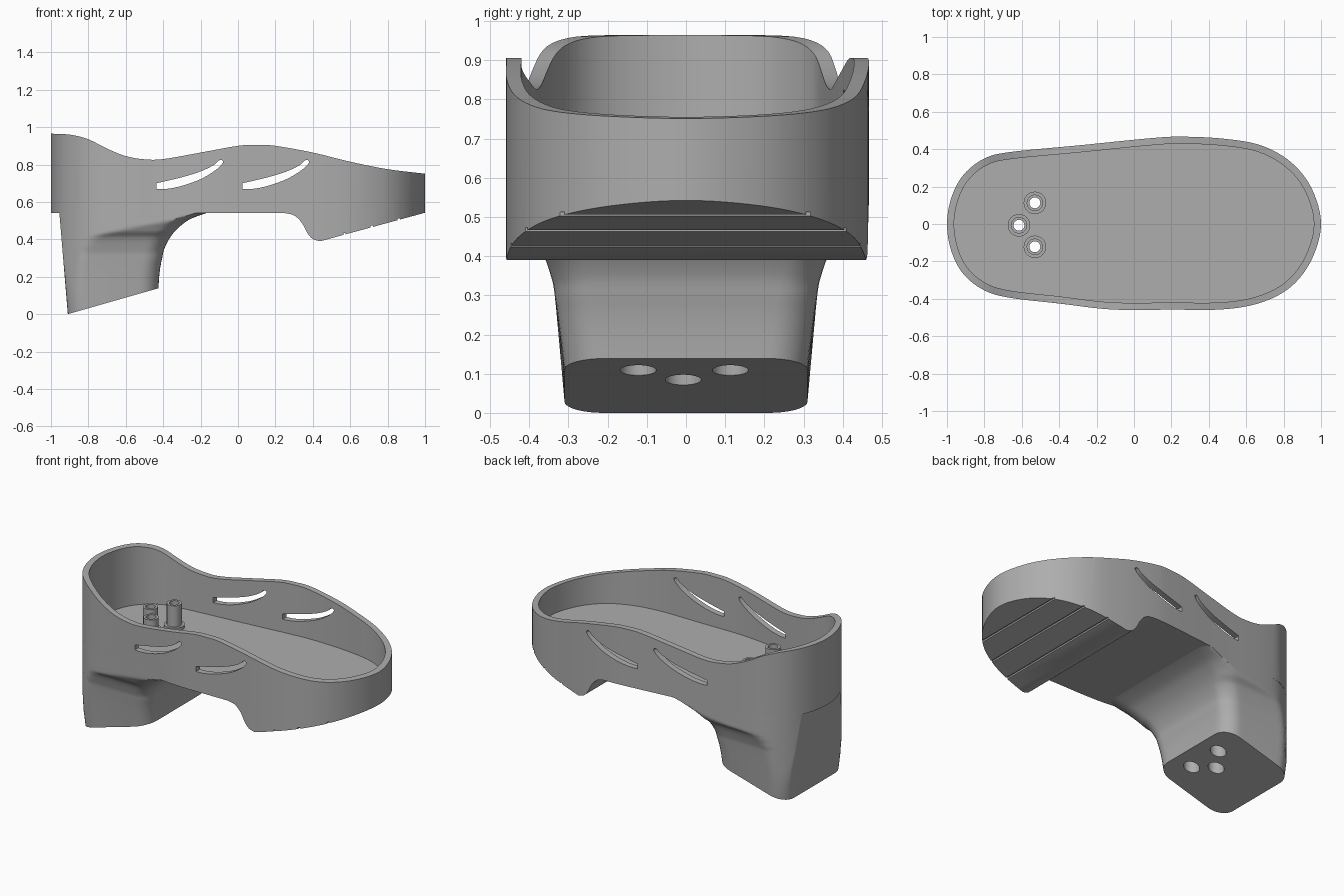
import bpy, bmesh, math
from mathutils import Vector

if "Cube" in bpy.data.objects:
    bpy.data.objects.remove(bpy.data.objects["Cube"])

grey = bpy.data.materials.new("plain grey")
grey.use_nodes = True
colour = (0.42, 0.42, 0.42, 1)
grey.diffuse_color = colour
grey.node_tree.nodes["Principled BSDF"].inputs["Base Color"].default_value = colour


def spline(points, steps=6, closed=False):
    """Smooth curve through 2D points."""
    p = [Vector(q) for q in points]
    n, out = len(p), []
    for i in range(n if closed else n - 1):
        pick = (lambda k: p[k % n]) if closed else (lambda k: p[max(0, min(n - 1, k))])
        a, b, c, d = (pick(i + k) for k in (-1, 0, 1, 2))
        for s in range(steps):
            t = s / steps
            out.append(0.5 * (2 * b + (c - a) * t + (2 * a - 5 * b + 4 * c - d) * t * t
                              + (3 * b - a - 3 * c + d) * t ** 3))
    return out if closed else out + [p[-1]]


def lerp_table(table, x):
    """Piecewise linear lookup in sorted (x, value) pairs."""
    for (x0, v0), (x1, v1) in zip(table, table[1:]):
        if x <= x1:
            return v0 + (v1 - v0) * max(0, (x - x0) / max(x1 - x0, 1e-6))
    return table[-1][1]


def loft(name, rings):
    """Closed solid through rings of equal point count."""
    bm = bmesh.new()
    vs = [[bm.verts.new(p) for p in ring] for ring in rings]
    n = len(rings[0])
    for low, high in zip(vs, vs[1:]):
        for i in range(n):
            j = (i + 1) % n
            bm.faces.new((low[i], low[j], high[j], high[i]))
    bm.faces.new(vs[0][::-1])
    bm.faces.new(vs[-1])
    bmesh.ops.recalc_face_normals(bm, faces=bm.faces)
    mesh = bpy.data.meshes.new(name)
    bm.to_mesh(mesh)
    bm.free()
    mesh.materials.append(grey)
    obj = bpy.data.objects.new(name, mesh)
    bpy.context.collection.objects.link(obj)
    return obj


def prism_z(name, pts, z0, z1):
    return loft(name, [[(x, y, z) for x, y in pts] for z in (z0, z1)])


def prism_y(name, pts, half=0.7):
    return loft(name, [[(x, y, z) for x, z in pts] for y in (-half, half)])


def cylinder(name, centre, radius, z0, z1, sides=32):
    ring = [(centre[0] + radius * math.cos(2 * math.pi * i / sides),
             centre[1] + radius * math.sin(2 * math.pi * i / sides)) for i in range(sides)]
    return prism_z(name, ring, z0, z1)


def boolean(obj, other, operation, keep=False):
    mod = obj.modifiers.new("cut", 'BOOLEAN')
    mod.operation, mod.solver, mod.object = operation, 'EXACT', other
    bpy.context.view_layer.objects.active = obj
    bpy.ops.object.modifier_apply(modifier=mod.name)
    if not keep:
        bpy.data.objects.remove(other)


def smooth(obj, angle=30):
    bpy.ops.object.select_all(action='DESELECT')
    obj.select_set(True)
    bpy.context.view_layer.objects.active = obj
    bpy.ops.object.shade_smooth_by_angle(angle=math.radians(angle))


# Plan outline, counter-clockwise from the toe
outline = spline([(1, 0), (.95, .19), (.84, .33), (.68, .42), (.48, .456), (.25, .467),
                  (.08, .458), (-.28, .422), (-.66, .385), (-.8, .35), (-.91, .265),
                  (-.975, .145), (-1, 0), (-.975, -.15), (-.91, -.27), (-.8, -.355),
                  (-.66, -.395), (-.4, -.425), (-.12, -.457), (.2, -.458), (.48, -.456),
                  (.68, -.42), (.84, -.335), (.95, -.19)], closed=True)


def inset(pts, distance):
    n, out = len(pts), []
    for i, p in enumerate(pts):
        t = (pts[(i + 1) % n] - pts[i - 1]).normalized()
        out.append(p + Vector((-t.y, t.x)) * distance)
    return out


half_count = len(outline) // 2
upper_edge = sorted((p.x, p.y) for p in outline[:half_count + 1])
lower_edge = sorted((p.x, p.y) for p in outline[half_count:] + outline[:1])

# Tray: side profile trimmed to the plan outline
rim = spline([(-1.01, .965), (-.9, .96), (-.8, .935), (-.7, .885), (-.6, .845), (-.5, .828),
              (-.4, .829), (-.2, .864), (0, .9), (.1, .905), (.2, .9), (.4, .864),
              (.6, .815), (.8, .775), (1.01, .75)], 4)
arch = spline([(.25, .54), (.3, .528), (.34, .49), (.37, .435), (.4, .402), (.44, .39)], 4)
tray = prism_y("tray", [(-1.01, .54)] + arch + [(1.01, .545)] + rim[::-1])
boolean(tray, prism_z("outline_cutter", outline, 0, 1.3), 'INTERSECT')
boolean(tray, prism_z("inside_cutter", inset(outline, .038), .585, 1.3), 'DIFFERENCE')

# Curved vent slots through both walls
slot = spline([(-.435, .668), (-.38, .67), (-.3, .686), (-.2, .722), (-.12, .77), (-.082, .808),
               (-.085, .823), (-.1, .823), (-.13, .797), (-.2, .763), (-.3, .732), (-.435, .7)], 4)
for shift in (0, .46):
    boolean(tray, prism_y("slot_cutter", [(p.x + shift, p.y) for p in slot]), 'DIFFERENCE')

# Grip grooves across the toe ramp
for x in (.57, .715, .86):
    z = .39 + (x - .44) * .272
    boolean(tray, prism_y("groove_cutter", [(x - .006, z - .03), (x + .006, z - .03),
                                            (x + .006, z + .008), (x - .006, z + .008)]), 'DIFFERENCE')

# Heel: rounded block flaring up into the tray, kept inside the plan outline
width = spline([(0, .31), (.15, .322), (.3, .335), (.35, .345), (.41, .367),
                (.44, .395), (.47, .412), (.545, .46)])
front = spline([(0, -.425), (.15, -.42), (.3, -.405), (.37, -.385), (.44, -.34),
                (.5, -.27), (.53, -.2), (.545, -.15)])
knee = .3


def heel_ring(level):
    w, x1 = lerp_table(width, level), lerp_table(front, level)
    x0 = -.91 - .045 * level / .54
    r, ring = .1, []
    corners = [(x1 - r, w - r, 0), (x0 + r, w - r, 1), (x0 + r, r - w, 2), (x1 - r, r - w, 3)]
    for k, (cx, cy, quarter) in enumerate(corners):
        for s in range(9):
            a = math.pi / 2 * (quarter + s / 8)
            ring.append((cx + r * math.cos(a), cy + r * math.sin(a)))
        # extra points along the straight side
        nx, ny, q = corners[(k + 1) % 4]
        a = math.pi / 2 * q
        end = Vector((nx + r * math.cos(a), ny + r * math.sin(a)))
        start = Vector(ring[-1])
        ring += [tuple(start.lerp(end, s / 12)) for s in range(1, 12)]
    out = []
    for x, y in ring:
        y = max(lerp_table(lower_edge, x), min(lerp_table(upper_edge, x), y))
        base = max(0, (x + .91) * .286)
        z = level if level >= knee else base + (knee - base) * level / knee
        out.append((x, y, z))
    return out


levels = [0, .1, .2, .26] + [knee + .01 * i for i in range(24)] + [.535, .54, .545]
heel = loft("heel", [heel_ring(v) for v in levels])

# Screw posts on the floor, with holes running down through the heel
centres = [(-.53, .113), (-.615, -.007), (-.53, -.122)]
for i, c in enumerate(centres):
    post = cylinder("screw_post_%d" % (i + 1), c, .044, .575, .74)
    flange = cylinder("post_flange_%d" % (i + 1), c, .06, .575, .605)
    bore = cylinder("bore_cutter", c, .029, -.1, 1)
    for part in (post, flange, tray, heel):
        boolean(part, bore, 'DIFFERENCE', keep=True)
    bpy.data.objects.remove(bore)
    boolean(heel, cylinder("counterbore_cutter", c, .046, -.1, .45), 'DIFFERENCE')
    smooth(post)
    smooth(flange)

smooth(tray)
smooth(heel, 35)
